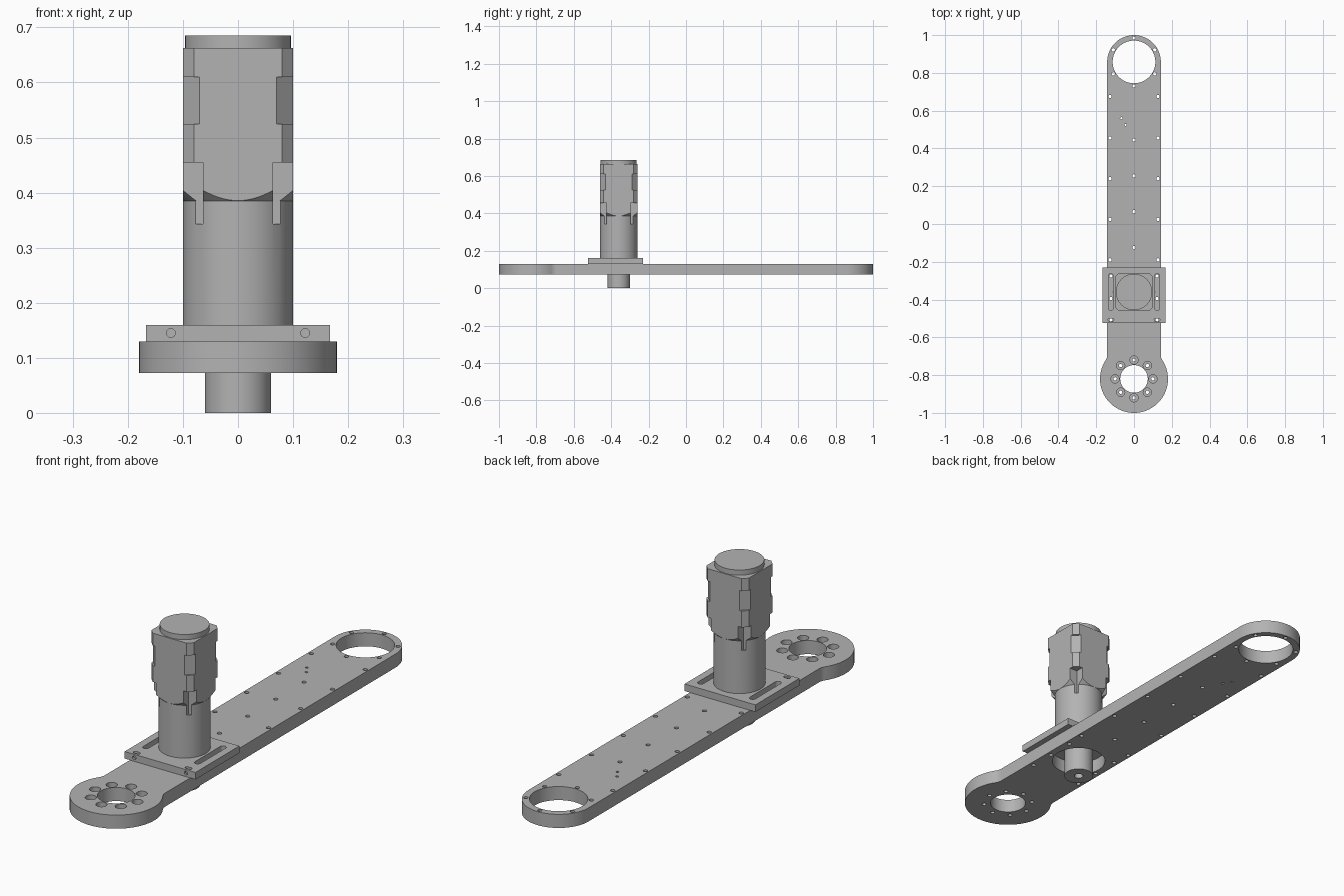
import bpy, bmesh
from math import pi, cos, sin, atan2, sqrt
from mathutils import Matrix

cube = bpy.data.objects.get("Cube")
if cube:
    bpy.data.objects.remove(cube, do_unlink=True)

grey = bpy.data.materials.new("machined grey")
grey.use_nodes = True
grey.diffuse_color = (0.45, 0.45, 0.45, 1)
grey.node_tree.nodes["Principled BSDF"].inputs["Base Color"].default_value = (0.45, 0.45, 0.45, 1)


def arc(cx, cy, r, a0, a1, n):
    return [(cx + r * cos(a0 + (a1 - a0) * i / n), cy + r * sin(a0 + (a1 - a0) * i / n))
            for i in range(n + 1)]


def circle(cx, cy, r, n=64):
    return arc(cx, cy, r, 0, 2 * pi, n)[:-1]


def rect(cx, cy, hx, hy):
    return [(cx - hx, cy - hy), (cx + hx, cy - hy), (cx + hx, cy + hy), (cx - hx, cy + hy)]


def slot(cx, cy, r, half, along_y=True):
    pts = arc(0, half - r, r, 0, pi, 10) + arc(0, r - half, r, pi, 2 * pi, 10)
    return [(cx + x, cy + y) if along_y else (cx + y, cy - x) for x, y in pts]


def prisms(name, outlines, z0, z1, matrix=None):
    """Extrude each outline from z0 to z1, all in one object."""
    bm = bmesh.new()
    for pts in outlines:
        low = bm.faces.new([bm.verts.new((x, y, z0)) for x, y in pts])
        out = bmesh.ops.extrude_face_region(bm, geom=[low])["geom"]
        bmesh.ops.translate(bm, vec=(0, 0, z1 - z0),
                            verts=[v for v in out if isinstance(v, bmesh.types.BMVert)])
    bmesh.ops.recalc_face_normals(bm, faces=bm.faces[:])
    if matrix:
        bm.transform(matrix)
    return finish(name, bm)


def finish(name, bm):
    mesh = bpy.data.meshes.new(name)
    bm.to_mesh(mesh)
    bm.free()
    mesh.materials.append(grey)
    ob = bpy.data.objects.new(name, mesh)
    bpy.context.collection.objects.link(ob)
    return ob


def boolean(ob, cutter, operation="DIFFERENCE", keep=False):
    mod = ob.modifiers.new("cut", "BOOLEAN")
    mod.operation, mod.solver, mod.object = operation, "EXACT", cutter
    bpy.ops.object.select_all(action="DESELECT")
    bpy.context.view_layer.objects.active = ob
    ob.select_set(True)
    bpy.ops.object.modifier_apply(modifier=mod.name)
    if not keep:
        bpy.data.objects.remove(cutter, do_unlink=True)


def cut(ob, outlines, z0, z1, matrix=None):
    boolean(ob, prisms("cutter", outlines, z0, z1, matrix))


BOTTOM, TOP = 0.072, 0.13
HALF, FRONT_Y, FRONT_R, BACK_Y = 0.142, -0.82, 0.18, 0.858
MOTOR_Y = -0.36

# Arm outline: round back end, straight sides, filleted neck, larger front end
f = 0.05
rise = sqrt((FRONT_R + f) ** 2 - (HALF + f) ** 2)
ang = atan2(rise, HALF + f)
neck = arc(HALF + f, FRONT_Y + rise, f, pi + ang, pi, 8)
outline = arc(0, BACK_Y, HALF, 0, pi, 40)
outline += [(-x, y) for x, y in reversed(neck)]
outline += arc(0, FRONT_Y, FRONT_R, pi - ang, 2 * pi + ang, 56)[1:-1] + neck
arm = prisms("arm", [outline], BOTTOM, TOP)

# Arm openings, counterbores and small drilled holes
bolt_ring = [(0.1 * cos(i * pi / 4), FRONT_Y + 0.1 * sin(i * pi / 4)) for i in range(8)]
cut(arm, [circle(0, FRONT_Y, 0.073), circle(0, BACK_Y, 0.113), circle(0, MOTOR_Y, 0.11)], 0, 0.2)
cut(arm, [circle(x, y, 0.022, 24) for x, y in bolt_ring], 0.1, 0.2)
drills = bolt_ring + [(0.127 * sin(i * pi / 3), BACK_Y + 0.127 * cos(i * pi / 3)) for i in range(6)]
drills += [(0, y) for y in (0.445, 0.255, 0.065, -0.125)]
drills += [(s * 0.127, y) for s in (-1, 1) for y in (0.675, 0.455, 0.24, 0.025, -0.19)]
drills += [(s * 0.122, y) for s in (-1, 1) for y in (-0.275, -0.395, -0.507)]
cut(arm, [circle(x, y, 0.009, 16) for x, y in drills]
    + [circle(-0.067, 0.56, 0.006, 12), circle(-0.045, 0.525, 0.006, 12)], 0, 0.2)

# Mounting plate with adjusting slots
plate = prisms("mounting_plate", [rect(0, -0.377, 0.167, 0.148)], TOP, 0.16)
cut(plate, [slot(s * 0.122, MOTOR_Y, 0.013, 0.098) for s in (-1, 1)]
    + [slot(s * 0.122, -0.507, 0.008, 0.015, False) for s in (-1, 1)], 0.1, 0.2)
cut(plate, [circle(s * 0.122, 0.145, 0.008, 16) for s in (-1, 1)], 0.5, 0.54,
    Matrix.Rotation(pi / 2, 4, "X"))
cut(plate, [circle(s * 0.058, MOTOR_Y + t * 0.058, 0.014, 20) for s in (-1, 1) for t in (-1, 1)],
    0.1, 0.15)

# Drive shaft with a bore in its lower end
shaft = prisms("drive_shaft", [circle(0, MOTOR_Y, 0.06)], 0, TOP)
cut(shaft, [circle(0, MOTOR_Y, 0.018, 24)], -0.01, 0.06)

# Gearbox and square motor housing
c = 0.08
octagon = [(0.1, -c), (0.1, c), (c, 0.1), (-c, 0.1), (-0.1, c), (-0.1, -c), (-c, -0.1), (c, -0.1)]
gearbox = prisms("gearbox", [circle(0, MOTOR_Y, 0.1)], 0.16, 0.385)
housing = prisms("motor_housing", [[(x, y + MOTOR_Y) for x, y in octagon]], 0.385, 0.663)

# Conical chamfer under the housing
cone = bmesh.new()
bmesh.ops.create_cone(cone, cap_ends=True, segments=96, radius1=0.0995, radius2=0.3995, depth=0.3,
                      matrix=Matrix.Translation((0, MOTOR_Y, 0.535)))
boolean(housing, finish("cutter", cone), "INTERSECT")

# Corner reliefs: a diagonal flat at mid height and square screw pockets below
corners = [(s, t) for s in (-1, 1) for t in (-1, 1)]
flats = [[(s * x, MOTOR_Y + t * y) for x, y in ((0.07, 0.1), (0.1, 0.07), (0.15, 0.07),
                                               (0.15, 0.15), (0.07, 0.15))] for s, t in corners]
cut(housing, flats, 0.525, 0.61)
pockets = prisms("cutter", [rect(s * 0.104, MOTOR_Y + t * 0.104, 0.04, 0.04) for s, t in corners],
                 0.343, 0.455)
boolean(housing, pockets, keep=True)
boolean(gearbox, pockets)

# Motor end cap
cap = prisms("motor_end_cap", [circle(0, MOTOR_Y, 0.096)], 0.663, 0.685)

bpy.ops.object.select_all(action="DESELECT")
for ob in (arm, plate, shaft, gearbox, housing, cap):
    ob.select_set(True)
bpy.context.view_layer.objects.active = arm
bpy.ops.object.shade_smooth_by_angle(angle=pi / 6)
